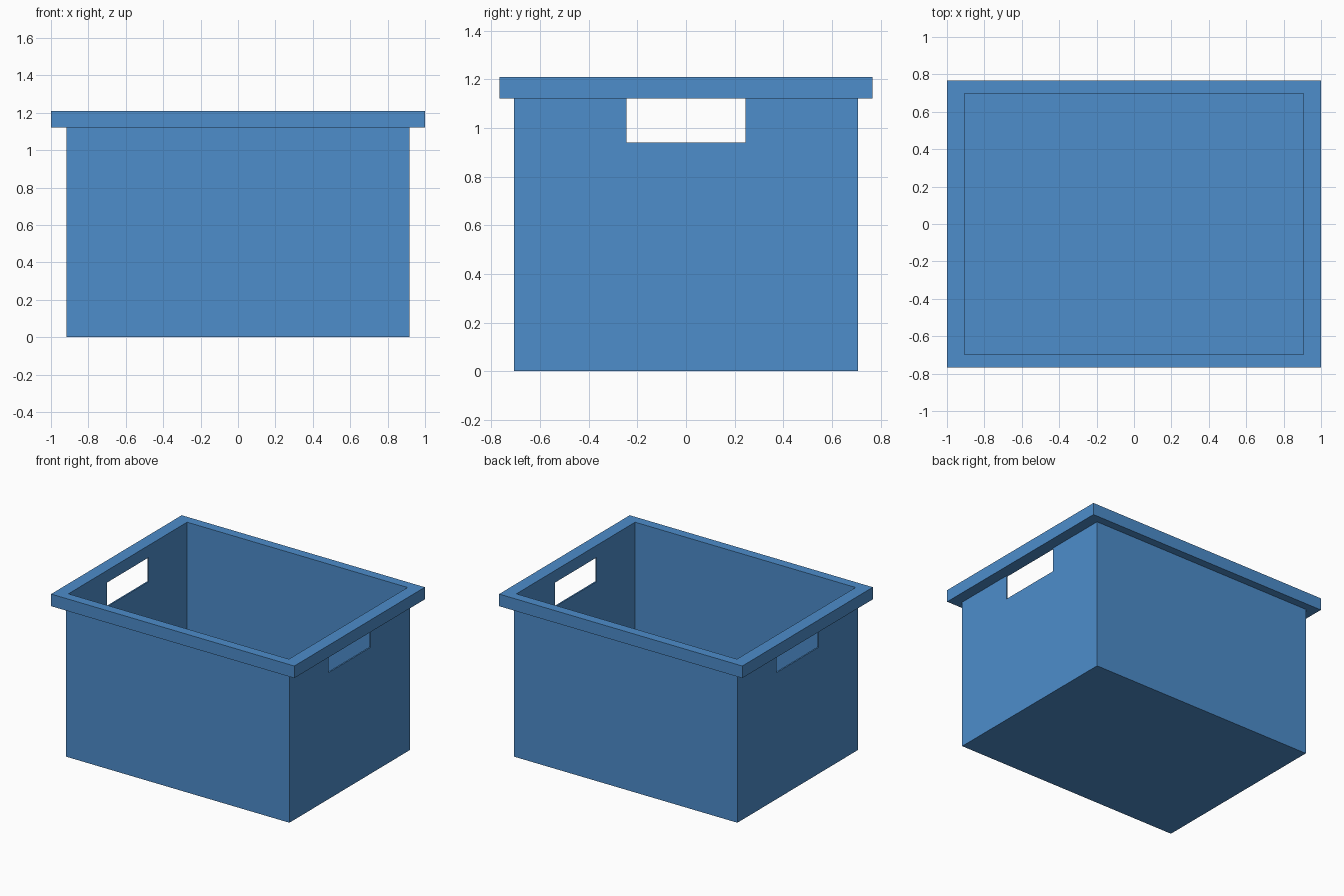
import bpy
import bmesh

if "Cube" in bpy.data.objects:
    bpy.data.objects.remove(bpy.data.objects["Cube"])

# Single plastic colour
blue = bpy.data.materials.new("crate blue")
blue.diffuse_color = (0.074, 0.266, 0.597, 1.0)
blue.use_nodes = True
blue.node_tree.nodes["Principled BSDF"].inputs["Base Color"].default_value = blue.diffuse_color


def stacked_rects(name, rects):
    """Closed solid through rectangles given as (half x, half y, z)."""
    bm = bmesh.new()
    loops = [[bm.verts.new((sx * hx, sy * hy, z))
              for sx, sy in ((-1, -1), (1, -1), (1, 1), (-1, 1))]
             for hx, hy, z in rects]
    for a, b in zip(loops, loops[1:]):
        for i in range(4):
            j = (i + 1) % 4
            bm.faces.new((a[i], a[j], b[j], b[i]))
    bm.faces.new(loops[0][::-1])
    bm.faces.new(loops[-1])
    bmesh.ops.recalc_face_normals(bm, faces=bm.faces[:])
    mesh = bpy.data.meshes.new(name)
    bm.to_mesh(mesh)
    bm.free()
    mesh.materials.append(blue)
    obj = bpy.data.objects.new(name, mesh)
    bpy.context.collection.objects.link(obj)
    return obj


BODY_X, BODY_Y = 0.918, 0.707
RIM_X, RIM_Y = 1.0, 0.767
IN_X, IN_Y = 0.907, 0.697
RIM_LOW, TOP, FLOOR = 1.12, 1.21, 0.011

# Thin-walled box with an overhanging rim, open at the top
crate = stacked_rects("storage_crate", [
    (BODY_X, BODY_Y, 0),
    (BODY_X, BODY_Y, RIM_LOW),
    (RIM_X, RIM_Y, RIM_LOW),
    (RIM_X, RIM_Y, TOP),
    (IN_X, IN_Y, TOP),
    (IN_X, IN_Y, FLOOR),
])

# Hand holes through both end walls, right under the rim
cutter = stacked_rects("hand_hole_cutter", [
    (1.2, 0.245, 0.94),
    (1.2, 0.245, RIM_LOW),
])
cutter.hide_render = True
cut = crate.modifiers.new("hand holes", 'BOOLEAN')
cut.operation = 'DIFFERENCE'
cut.solver = 'EXACT'
cut.object = cutter
bpy.context.view_layer.objects.active = crate
bpy.ops.object.modifier_apply(modifier=cut.name)
bpy.data.objects.remove(cutter)
